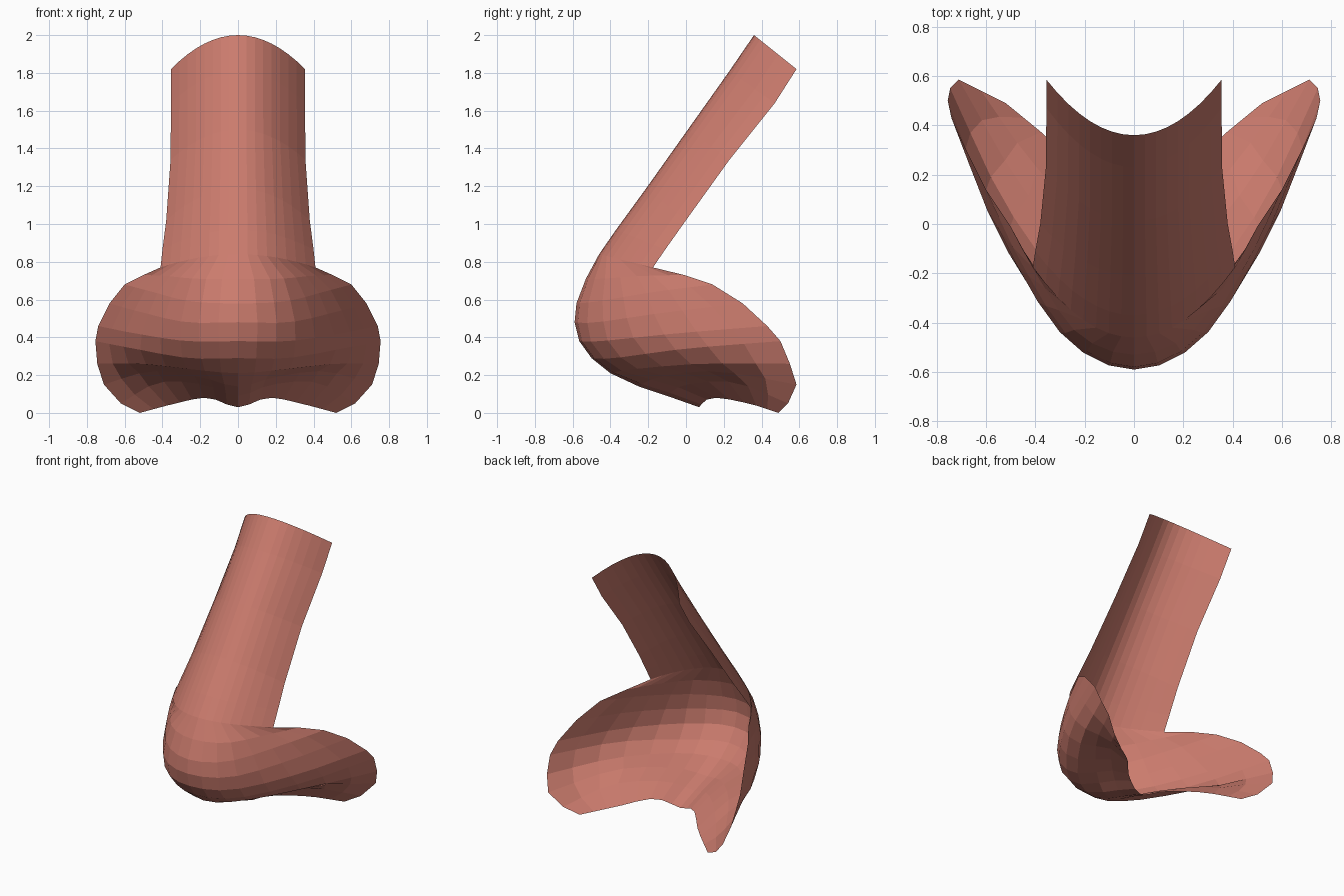
import bpy, bmesh
from mathutils import Vector

if "Cube" in bpy.data.objects:
    bpy.data.objects.remove(bpy.data.objects["Cube"])

SEGS = 8  # faces per half row

# Bridge rows: centre (y, z), side edge (x, y, z)
bridge = [
    (.36, 2.0, .355, .585, 1.82), (.23, 1.81, .355, .47, 1.64),
    (.01, 1.50, .357, .23, 1.34), (-.21, 1.19, .38, 0, 1.02),
    (-.37, .97, .40, -.11, .865), (-.46, .84, .41, -.175, .77),
]
# Tip and wing rows: centre (y, z), two points on the way, free back edge
lower = [
    (-.53, .71, .22, -.45, .71, .38, -.23, .725, .50, -.01, .73),
    (-.58, .58, .25, -.47, .59, .45, -.17, .64, .60, .14, .68),
    (-.59, .48, .27, -.47, .48, .50, -.12, .53, .68, .30, .58),
    (-.565, .38, .27, -.45, .38, .54, -.06, .42, .74, .43, .46),
    (-.50, .29, .26, -.38, .29, .55, .00, .34, .755, .50, .38),
    (-.40, .21, .24, -.29, .23, .52, .08, .26, .745, .55, .26),
    (-.25, .14, .20, -.14, .19, .46, .16, .22, .71, .585, .15),
    (-.10, .09, .18, .00, .15, .42, .26, .16, .62, .54, .05),
    (.07, .03, .16, .14, .08, .33, .33, .05, .52, .49, .0),
]


def spline(pts, t):
    """Catmull-Rom through pts, mirrored across x = 0 at the start."""
    p = [Vector((-pts[1].x, pts[1].y, pts[1].z))] + pts + [2 * pts[-1] - pts[-2]]
    i = min(int(t), len(pts) - 2)
    f = t - i
    a, b, c, d = p[i:i + 4]
    return .5 * (2 * b + (c - a) * f + (2 * a - 5 * b + 4 * c - d) * f ** 2
                 + (3 * b - a - 3 * c + d) * f ** 3)


rows = []
for cy, cz, ex, ey, ez in bridge:
    rows.append([Vector((ex * u, cy + (ey - cy) * u * u, cz + (ez - cz) * u * u))
                 for u in (j / SEGS for j in range(SEGS + 1))])
for r in lower:
    pts = [Vector((0, r[0], r[1])), Vector(r[2:5]), Vector(r[5:8]), Vector(r[8:11])]
    rows.append([spline(pts, 3 * j / SEGS) for j in range(SEGS + 1)])

# Open nose shell: mirrored rows joined into faces
bm = bmesh.new()
grid = []
for row in rows:
    full = [Vector((-p.x, p.y, p.z)) for p in row[:0:-1]] + row
    grid.append([bm.verts.new(p) for p in full])
for a, b in zip(grid, grid[1:]):
    for j in range(2 * SEGS):
        bm.faces.new((a[j], b[j], b[j + 1], a[j + 1]))
mesh = bpy.data.meshes.new("nose")
bm.to_mesh(mesh)
bm.free()

skin = bpy.data.materials.new("salmon skin")
skin.diffuse_color = (.60, .20, .155, 1)
skin.use_nodes = True
skin.node_tree.nodes["Principled BSDF"].inputs["Base Color"].default_value = skin.diffuse_color
mesh.materials.append(skin)
bpy.context.collection.objects.link(bpy.data.objects.new("nose", mesh))
